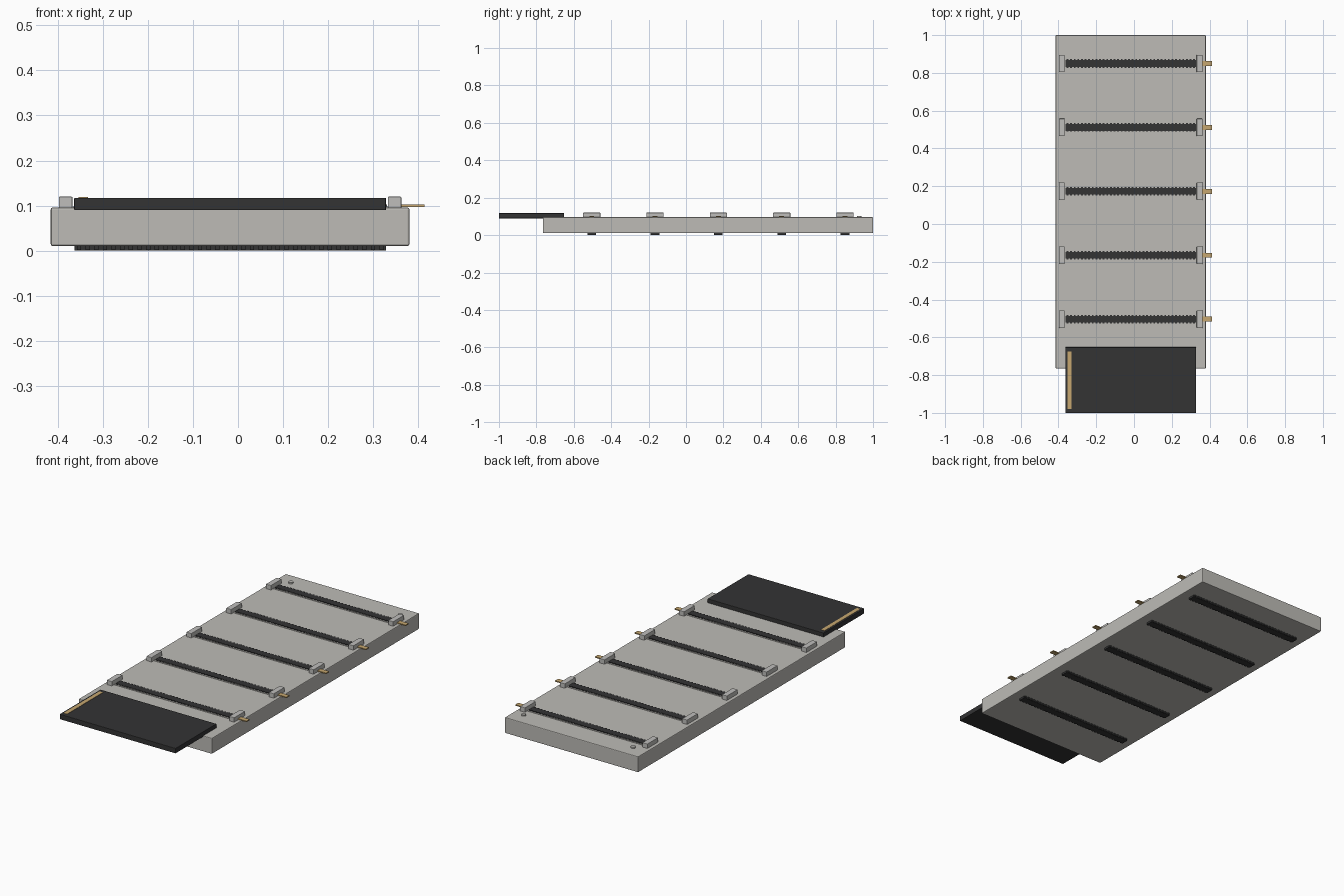
import bpy, bmesh, math
from mathutils import Matrix, Vector

if "Cube" in bpy.data.objects:
    bpy.data.objects.remove(bpy.data.objects["Cube"])


def material(name, color):
    m = bpy.data.materials.new(name)
    m.diffuse_color = (*color, 1)
    m.use_nodes = True
    m.node_tree.nodes["Principled BSDF"].inputs["Base Color"].default_value = m.diffuse_color
    return m


GREY = material("warm grey", (0.51, 0.50, 0.47))
CLIP = material("light grey", (0.52, 0.515, 0.50))
DARK = material("charcoal", (0.033, 0.033, 0.034))
GOLD = material("gold", (0.57, 0.39, 0.16))


def add_box(bm, x, y, z):
    """Box from (min, max) pairs."""
    size = Vector((x[1] - x[0], y[1] - y[0], z[1] - z[0]))
    mid = Vector((sum(x) / 2, sum(y) / 2, sum(z) / 2))
    bmesh.ops.create_cube(bm, size=1, matrix=Matrix.Translation(mid) @ Matrix.Diagonal((*size, 1)))


def finish(bm, name, mat, bevel=0):
    me = bpy.data.meshes.new(name)
    bm.to_mesh(me)
    bm.free()
    me.materials.append(mat)
    ob = bpy.data.objects.new(name, me)
    bpy.context.collection.objects.link(ob)
    if bevel:
        mod = ob.modifiers.new("edge", 'BEVEL')
        mod.width = bevel
        mod.segments = 2
    return ob


def box(name, mat, x, y, z, bevel=0):
    bm = bmesh.new()
    add_box(bm, x, y, z)
    return finish(bm, name, mat, bevel)


# Main board
box("board", GREY, (-0.415, 0.38), (-0.765, 1.0), (0.011, 0.096), 0.004)

# Five connector rows
X0, X1, TEETH = -0.362, 0.328, 36
for i in range(5):
    y = 0.85 - i * 0.3385
    box("slot_rim", GREY, (X0 - 0.004, X1 + 0.004), (y - 0.028, y + 0.028), (0.09, 0.098))

    # Toothed strip passing through the board
    bm = bmesh.new()
    add_box(bm, (X0, X1), (y - 0.018, y + 0.018), (0.001, 0.101))
    pitch = (X1 - X0) / TEETH
    for k in range(TEETH):
        x = X0 + (k + 0.25) * pitch
        add_box(bm, (x, x + pitch / 2), (y - 0.023, y + 0.023), (0.0015, 0.1005))
    finish(bm, "toothed_strip", DARK)

    # End clips and contact pin
    for x in (-0.397, 0.332):
        box("end_clip", CLIP, (x, x + 0.03), (y - 0.046, y + 0.046), (0.09, 0.12), 0.002)
    box("contact_pin", GOLD, (0.355, 0.413), (y - 0.013, y + 0.013), (0.0975, 0.103))

# Locating studs at the back corners
for x in (-0.334, 0.318):
    bm = bmesh.new()
    bmesh.ops.create_cone(bm, cap_ends=True, segments=20, radius1=0.012, radius2=0.012,
                          depth=0.012, matrix=Matrix.Translation((x, 0.927, 0.097)))
    finish(bm, "locating_stud", GREY)

# Front cover plate with gold contact stripe
box("cover_plate", DARK, (-0.363, 0.328), (-1.0, -0.652), (0.09, 0.1175), 0.002)
box("contact_stripe", GOLD, (-0.353, -0.332), (-0.98, -0.675), (0.114, 0.119))
